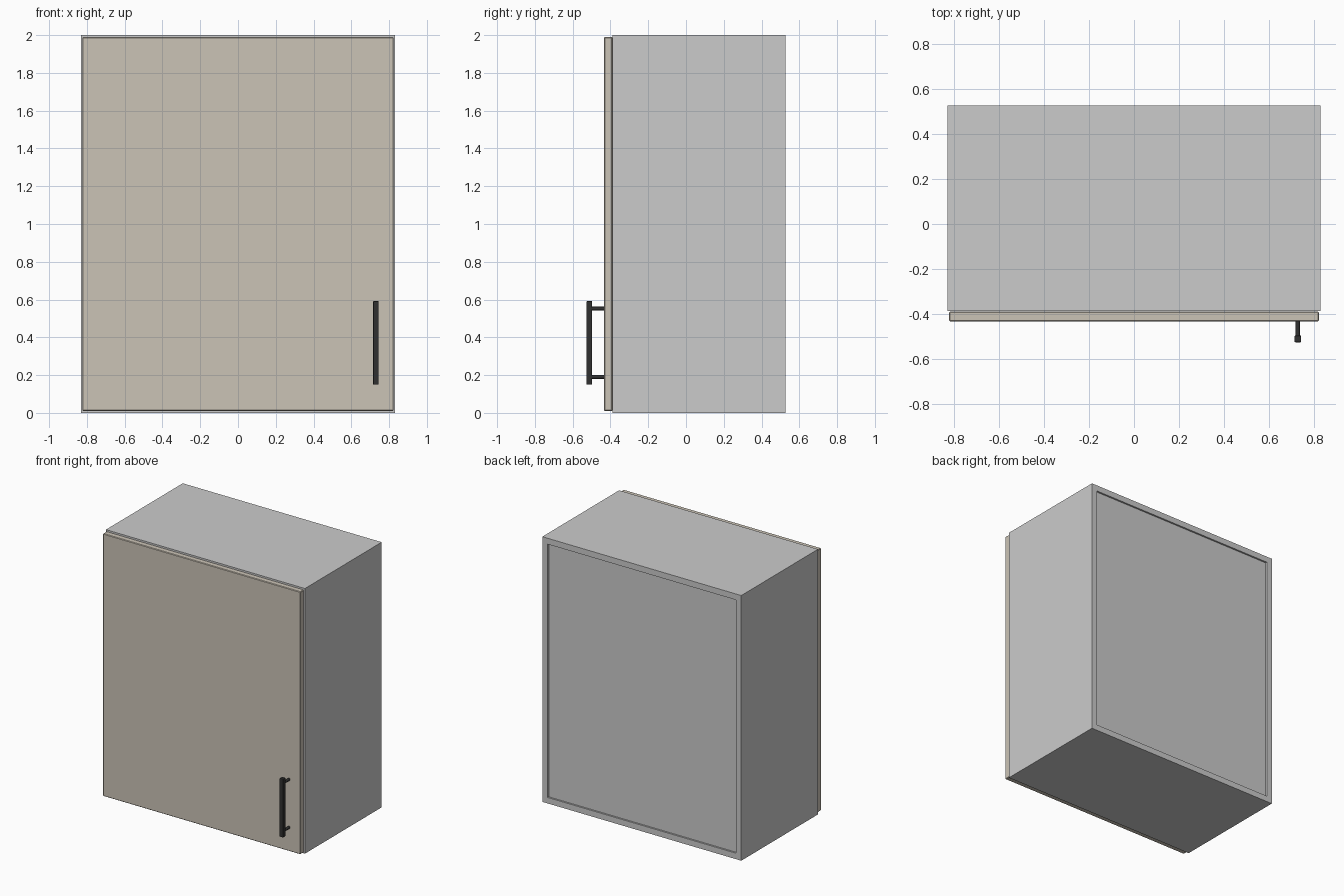
import bpy
import math

if "Cube" in bpy.data.objects:
    bpy.data.objects.remove(bpy.data.objects["Cube"])


def material(name, rgb):
    m = bpy.data.materials.new(name)
    m.diffuse_color = (*rgb, 1)
    m.use_nodes = True
    m.node_tree.nodes["Principled BSDF"].inputs["Base Color"].default_value = m.diffuse_color
    return m


def box(name, lo, hi, bevel=0.0, segments=1, mat=None):
    bpy.ops.mesh.primitive_cube_add(
        size=1, location=[(a + b) / 2 for a, b in zip(lo, hi)])
    o = bpy.context.object
    o.name = name
    o.scale = [b - a for a, b in zip(lo, hi)]
    bpy.ops.object.transform_apply(location=False, rotation=False, scale=True)
    if bevel:
        mod = o.modifiers.new("edge_bevel", 'BEVEL')
        mod.width = bevel
        mod.segments = segments
    if mat:
        o.data.materials.append(mat)
    return o


taupe = material("taupe", (0.60, 0.55, 0.47))
black = material("black", (0.03, 0.03, 0.03))

W, H, T = 0.83, 2.0, 0.045      # half width, height, board thickness
FRONT, BACK = -0.388, 0.527     # carcass depth range
DOOR = -0.434                   # front face of the door

# Carcass boards
for side, x in (("left", -W), ("right", W - T)):
    box(side + "_side", (x, FRONT, 0), (x + T, BACK, H))
for name, z in (("bottom_board", 0), ("top_board", H - T)):
    box(name, (-W + T, FRONT, z), (W - T, BACK, z + T))

# Back panel, set slightly in from the rear edges
box("back_panel", (-W + T, BACK - 0.03, T), (W - T, BACK - 0.013, H - T))

# Door slab with softened edges
box("door", (-W + 0.006, DOOR, 0.01), (W - 0.006, FRONT - 0.002, H - 0.01),
    bevel=0.004, mat=taupe)

# Bar handle with two round posts
HX = 0.73
box("handle_bar", (HX - 0.015, -0.527, 0.15), (HX + 0.015, -0.497, 0.592),
    bevel=0.004, segments=2, mat=black)
for name, z in (("lower_handle_post", 0.19), ("upper_handle_post", 0.552)):
    y0, y1 = -0.499, DOOR + 0.002
    bpy.ops.mesh.primitive_cylinder_add(
        vertices=20, radius=0.01, depth=y1 - y0,
        location=(HX, (y0 + y1) / 2, z), rotation=(math.pi / 2, 0, 0))
    post = bpy.context.object
    post.name = name
    post.data.materials.append(black)
    bpy.ops.object.shade_smooth_by_angle()
